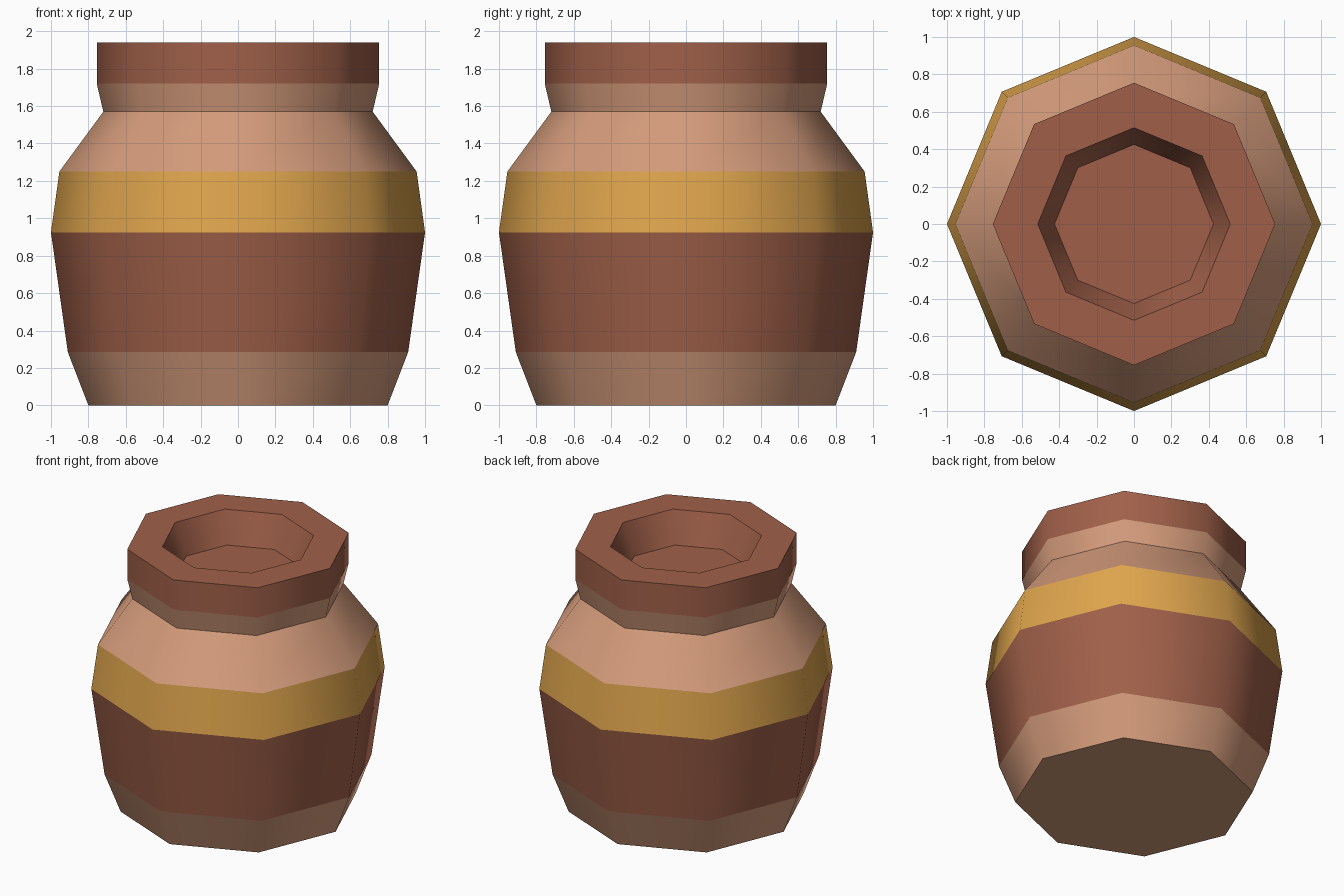
import bpy, bmesh, math

if "Cube" in bpy.data.objects:
    bpy.data.objects.remove(bpy.data.objects["Cube"])

SIDES = 8


def srgb(r, g, b):
    lin = [((c / 255 + 0.055) / 1.055) ** 2.4 for c in (r, g, b)]
    return (*lin, 1.0)


def material(name, rgb):
    m = bpy.data.materials.new(name)
    m.diffuse_color = srgb(*rgb)
    m.use_nodes = True
    m.node_tree.nodes["Principled BSDF"].inputs["Base Color"].default_value = m.diffuse_color
    return m


TAN, BROWN, GOLD = 0, 1, 2
mats = [material("tan clay", (212, 155, 123)),
        material("red brown clay", (160, 96, 73)),
        material("gold band", (223, 165, 77))]

# Pot profile: radius, height, colour of the band above (outside up, then down the mouth)
profile = [(0.80, 0.0, TAN), (0.91, 0.285, BROWN), (1.0, 0.925, GOLD),
           (0.955, 1.25, TAN), (0.72, 1.57, TAN), (0.755, 1.72, BROWN),
           (0.755, 1.94, BROWN), (0.515, 1.94, BROWN), (0.425, 1.715, BROWN)]

bm = bmesh.new()
rings = [[bm.verts.new((r * math.cos(2 * math.pi * i / SIDES),
                        r * math.sin(2 * math.pi * i / SIDES), z))
          for i in range(SIDES)] for r, z, _ in profile]

# Bands between neighbouring rings
for k in range(len(rings) - 1):
    for i in range(SIDES):
        j = (i + 1) % SIDES
        f = bm.faces.new((rings[k][i], rings[k][j], rings[k + 1][j], rings[k + 1][i]))
        f.material_index = profile[k][2]
        f.smooth = True

# Base and mouth floor
bm.faces.new(rings[0][::-1]).material_index = TAN
bm.faces.new(rings[-1]).material_index = BROWN

# Smooth around the pot, crisp between bands
for e in bm.edges:
    if abs(e.verts[0].co.z - e.verts[1].co.z) < 1e-5:
        e.smooth = False

mesh = bpy.data.meshes.new("clay_pot")
bm.to_mesh(mesh)
bm.free()
for m in mats:
    mesh.materials.append(m)
bpy.context.collection.objects.link(bpy.data.objects.new("clay_pot", mesh))
